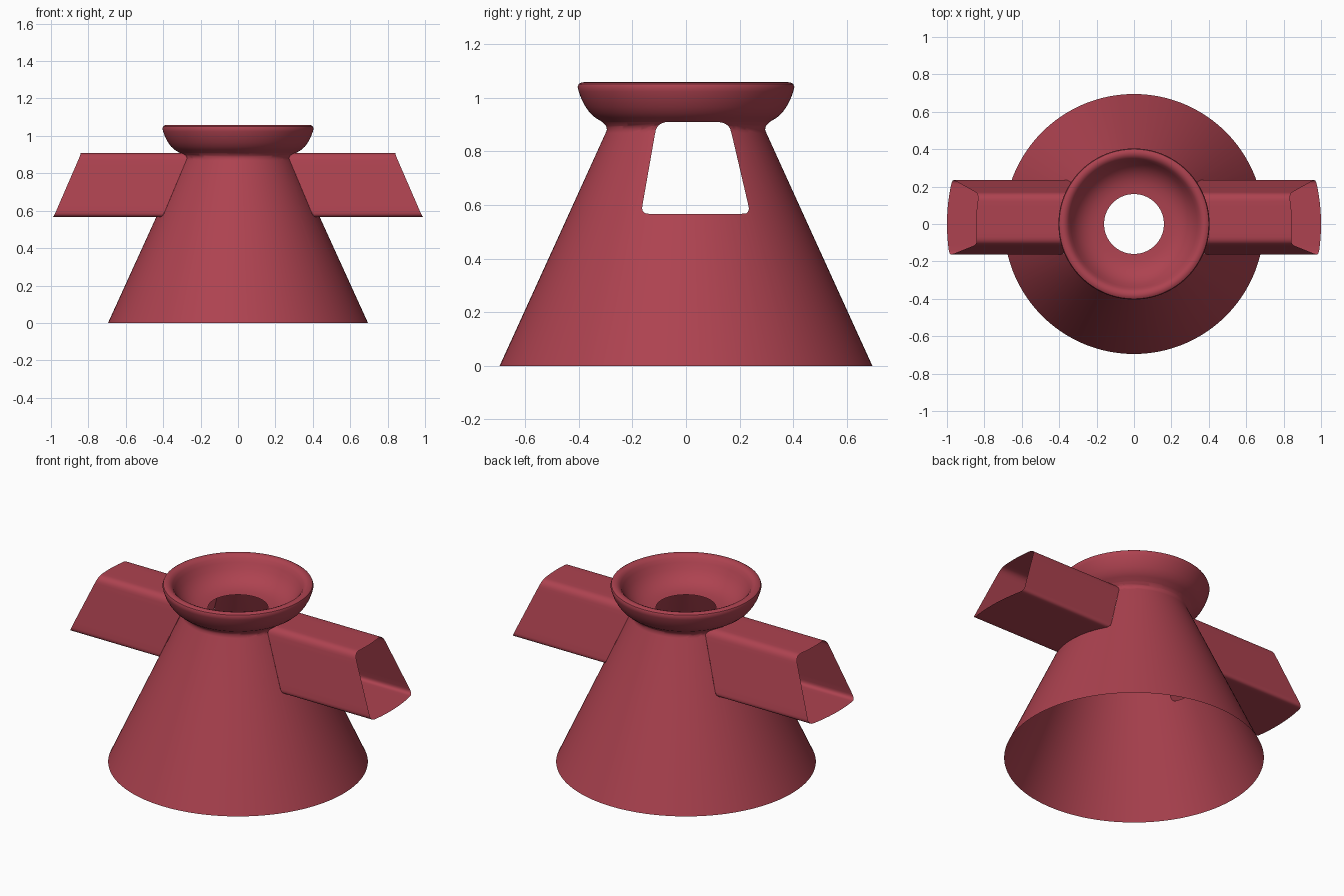
import bpy, bmesh, math
from mathutils import Vector

if "Cube" in bpy.data.objects:
    bpy.data.objects.remove(bpy.data.objects["Cube"])

SEG = 128
SLOPE = 0.455

red = bpy.data.materials.new("red")
red.diffuse_color = (0.42, 0.055, 0.08, 1)
red.use_nodes = True
red.node_tree.nodes["Principled BSDF"].inputs["Base Color"].default_value = red.diffuse_color


def finish(bm, name):
    mesh = bpy.data.meshes.new(name)
    bm.to_mesh(mesh)
    bm.free()
    obj = bpy.data.objects.new(name, mesh)
    bpy.context.collection.objects.link(obj)
    mesh.materials.append(red)
    bpy.ops.object.select_all(action='DESELECT')
    obj.select_set(True)
    bpy.context.view_layer.objects.active = obj
    bpy.ops.object.shade_smooth_by_angle(angle=math.radians(35))
    return obj


def rounded(corners, radii, steps=6):
    """Polygon with each corner replaced by a small curve."""
    pts = []
    for i, (c, r) in enumerate(zip(corners, radii)):
        c = Vector(c)
        a = c + (Vector(corners[i - 1]) - c).normalized() * r
        b = c + (Vector(corners[(i + 1) % len(corners)]) - c).normalized() * r
        for k in range(steps + 1):
            t = k / steps
            pts.append(a * (1 - t) ** 2 + c * 2 * t * (1 - t) + b * t * t)
    return pts


# Lopsided tube cross-section in (y, z), counter-clockwise
section = rounded([(-0.168, 0.567), (0.24, 0.567), (0.16, 0.909), (-0.108, 0.909)],
                  [0.03, 0.03, 0.04, 0.04])
sides = list(zip(section, section[1:] + section[:1]))

# Body: thin cone shell, flared lip and bowl with a central hole
profile = [(0.695, 0), (0.449, 0.54), (0.300, 0.868), (0.295, 0.88), (0.298, 0.895),
           (0.313, 0.910), (0.339, 0.926), (0.358, 0.943), (0.374, 0.965),
           (0.390, 0.995), (0.400, 1.023), (0.404, 1.040), (0.400, 1.051),
           (0.390, 1.057), (0.376, 1.058), (0.362, 1.053), (0.350, 1.041),
           (0.338, 1.020), (0.320, 0.988), (0.297, 0.960), (0.268, 0.937),
           (0.235, 0.922), (0.200, 0.914), (0.160, 0.911)]
bm = bmesh.new()
cols = []
for s in range(SEG):
    t = 2 * math.pi * s / SEG
    cols.append([bm.verts.new((r * math.cos(t), r * math.sin(t), z)) for r, z in profile])
for s in range(SEG):
    a, b = cols[s], cols[(s + 1) % SEG]
    for k in range(len(profile) - 1):
        bm.faces.new((a[k], b[k], b[k + 1], a[k + 1]))


def near_tube(f):
    c = f.calc_center_median()
    return 0.54 < c.z < 0.911 and abs(c.y) < 0.3 and math.hypot(c.x, c.y) > 0.25


# Side openings where the tubes meet the cone
for p, q in sides:
    faces = [f for f in bm.faces if near_tube(f)]
    geom = faces + list({e for f in faces for e in f.edges}) + list({v for f in faces for v in f.verts})
    d = q - p
    bmesh.ops.bisect_plane(bm, geom=geom, dist=1e-5, plane_co=(0, p.x, p.y),
                           plane_no=(0, d.y, -d.x))


def inside(c):
    return all((q.x - p.x) * (c.z - p.y) - (q.y - p.y) * (c.y - p.x) > 0 for p, q in sides)


holes = [f for f in bm.faces if near_tube(f) and inside(f.calc_center_median())]
bmesh.ops.delete(bm, geom=holes, context='FACES')
finish(bm, "cone_body")

# Side tubes: run from the cone surface to a parallel, larger cone
bm = bmesh.new()
inner, outer = [], []
flat = []
for p, q in sides:
    n = max(1, round((q - p).length / 0.03))
    flat += [p.lerp(q, k / n) for k in range(n)]
for y, z in flat:
    r0 = 0.695 - SLOPE * z
    r1 = 1.0 - SLOPE * (z - 0.567)
    inner.append(bm.verts.new((math.sqrt(r0 * r0 - y * y), y, z)))
    outer.append(bm.verts.new((math.sqrt(r1 * r1 - y * y), y, z)))
for i in range(len(flat)):
    j = (i + 1) % len(flat)
    bm.faces.new((inner[i], inner[j], outer[j], outer[i]))
tubes = finish(bm, "side_tubes")
tubes.modifiers.new("mirror", 'MIRROR').use_axis[0] = True
